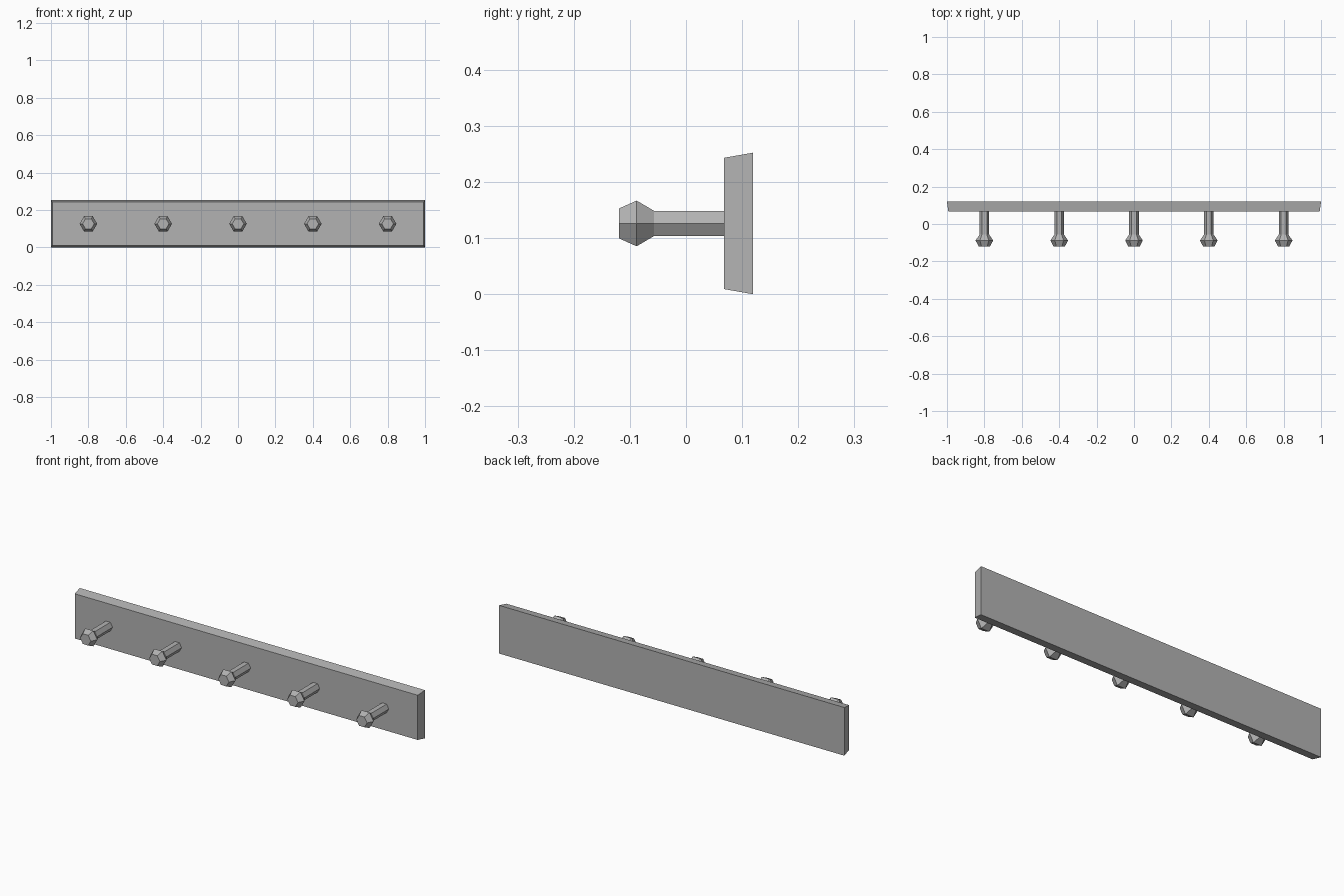
import bpy, bmesh, math

cube = bpy.data.objects.get("Cube")
if cube:
    bpy.data.objects.remove(cube, do_unlink=True)

grey = bpy.data.materials.new("plain_grey")
grey.use_nodes = True
grey.diffuse_color = (0.45, 0.45, 0.45, 1)
grey.node_tree.nodes["Principled BSDF"].inputs["Base Color"].default_value = grey.diffuse_color


def loft(name, sections):
    """Join equal-sided loops of points into a closed solid."""
    bm = bmesh.new()
    rings = [[bm.verts.new(p) for p in s] for s in sections]
    for a, b in zip(rings, rings[1:]):
        for i in range(len(a)):
            j = (i + 1) % len(a)
            bm.faces.new((a[i], a[j], b[j], b[i]))
    bm.faces.new(rings[0])
    bm.faces.new(rings[-1])
    bmesh.ops.recalc_face_normals(bm, faces=bm.faces)
    mesh = bpy.data.meshes.new(name)
    bm.to_mesh(mesh)
    bm.free()
    mesh.materials.append(grey)
    obj = bpy.data.objects.new(name, mesh)
    bpy.context.collection.objects.link(obj)
    return obj


def rectangle(y, half_x, half_z):
    return [(sx * half_x, y, sz * half_z)
            for sx, sz in ((-1, -1), (1, -1), (1, 1), (-1, 1))]


def hexagon(y, radius):
    return [(radius * math.cos(i * math.pi / 3), y, radius * math.sin(i * math.pi / 3))
            for i in range(6)]


MID_Z = 0.126

# Backboard, slightly narrower at the front
board = loft("backboard", [rectangle(0.068, 0.993, 0.117), rectangle(0.119, 1.0, 0.126)])
board.location.z = MID_Z

# Row of six-sided pegs with flared heads
PEG_PROFILE = [(0.068, 0.026), (-0.057, 0.026), (-0.088, 0.047), (-0.119, 0.031)]
for n in range(5):
    peg = loft(f"peg_{n + 1}", [hexagon(y, r) for y, r in PEG_PROFILE])
    peg.location = (-0.8 + 0.4 * n, 0, MID_Z)
